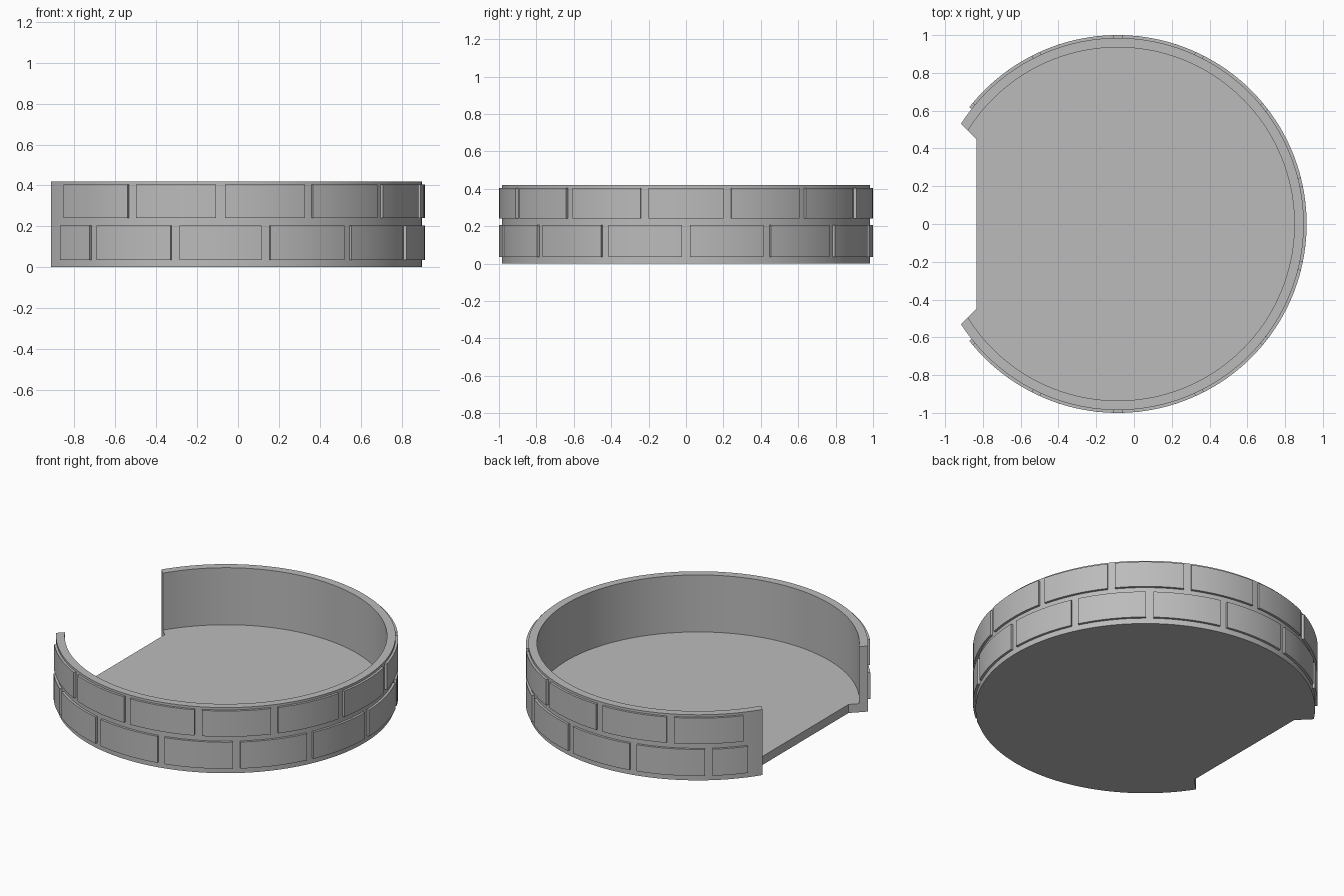
import bpy
import bmesh
from math import acos, cos, sin, radians, pi, sqrt

cube = bpy.data.objects.get("Cube")
if cube:
    bpy.data.objects.remove(cube, do_unlink=True)

CX = -0.086                      # centre of the round wall
R_WALL, R_IN, R_BRICK = 0.985, 0.935, 1.0
HEIGHT, FLOOR = 0.42, 0.055
CORNER = (-0.749, 0.451)         # notch corner, relative to the wall centre
SEGMENTS = 120

stone = bpy.data.materials.new("grey stone")
stone.use_nodes = True
GREY = (0.5, 0.5, 0.5, 1)
stone.diffuse_color = GREY
stone.node_tree.nodes["Principled BSDF"].inputs["Base Color"].default_value = GREY


def finish(bm, name):
    bmesh.ops.recalc_face_normals(bm, faces=bm.faces)
    mesh = bpy.data.meshes.new(name)
    bm.to_mesh(mesh)
    bm.free()
    obj = bpy.data.objects.new(name, mesh)
    obj.data.materials.append(stone)
    bpy.context.collection.objects.link(obj)
    bpy.ops.object.select_all(action='DESELECT')
    obj.select_set(True)
    bpy.context.view_layer.objects.active = obj
    bpy.ops.object.shade_smooth_by_angle(angle=radians(30))
    return obj


def arc(bm, r, a0, a1, z, n):
    angles = [a0 + (a1 - a0) * i / n for i in range(n + 1)]
    return [bm.verts.new((CX + r * cos(a), r * sin(a), z)) for a in angles]


def bridge(bm, a, b):
    for i in range(len(a) - 1):
        bm.faces.new((a[i], a[i + 1], b[i + 1], b[i]))


def end_angle(r):
    # where a circle meets the diagonal cut through the notch corner
    return pi / 4 + acos(sum(CORNER) / (r * sqrt(2)))


# Round wall and floor as one shell, open on the -x side
bm = bmesh.new()
ao, ai = end_angle(R_WALL), end_angle(R_IN)
out_low = arc(bm, R_WALL, -ao, ao, 0, SEGMENTS)
out_top = arc(bm, R_WALL, -ao, ao, HEIGHT, SEGMENTS)
in_top = arc(bm, R_IN, -ai, ai, HEIGHT, SEGMENTS)
in_low = arc(bm, R_IN, -ai, ai, FLOOR, SEGMENTS)
for a, b in ((out_low, out_top), (out_top, in_top), (in_top, in_low)):
    bridge(bm, a, b)
corners = {(s, z): bm.verts.new((CX + CORNER[0], s * CORNER[1], z))
           for s in (-1, 1) for z in (0, FLOOR)}
bm.faces.new(out_low + [corners[1, 0], corners[-1, 0]])
bm.faces.new(in_low + [corners[1, FLOOR], corners[-1, FLOOR]])
bm.faces.new([corners[-1, 0], corners[1, 0], corners[1, FLOOR], corners[-1, FLOOR]])
for s, k in ((-1, 0), (1, -1)):
    bm.faces.new([out_low[k], out_top[k], in_top[k], in_low[k],
                  corners[s, FLOOR], corners[s, 0]])
finish(bm, "wall_and_floor")


# Curved bricks standing slightly proud of the wall, in two staggered courses
def brick(bm, a0, a1, z0, z1):
    n = max(4, round((a1 - a0) / radians(2)))
    loops = [arc(bm, r, a0, a1, z, n) for r, z in
             ((R_WALL - 0.01, z0), (R_BRICK, z0), (R_BRICK, z1), (R_WALL - 0.01, z1))]
    for i in range(4):
        bridge(bm, loops[i], loops[(i + 1) % 4])
    for k in (0, -1):
        bm.faces.new([loop[k] for loop in loops])


PITCH = 2 * pi / 14
HALF = radians(11.6)
LIMIT = radians(141.8)
for name, shift, z0, z1 in (("lower_bricks", 0.5, 0.035, 0.205),
                            ("upper_bricks", 0, 0.24, 0.405)):
    bm = bmesh.new()
    for k in range(-6, 6):
        mid = (k + shift) * PITCH
        a0, a1 = max(mid - HALF, -LIMIT), min(mid + HALF, LIMIT)
        if a1 - a0 > radians(3):
            brick(bm, a0, a1, z0, z1)
    finish(bm, name)
